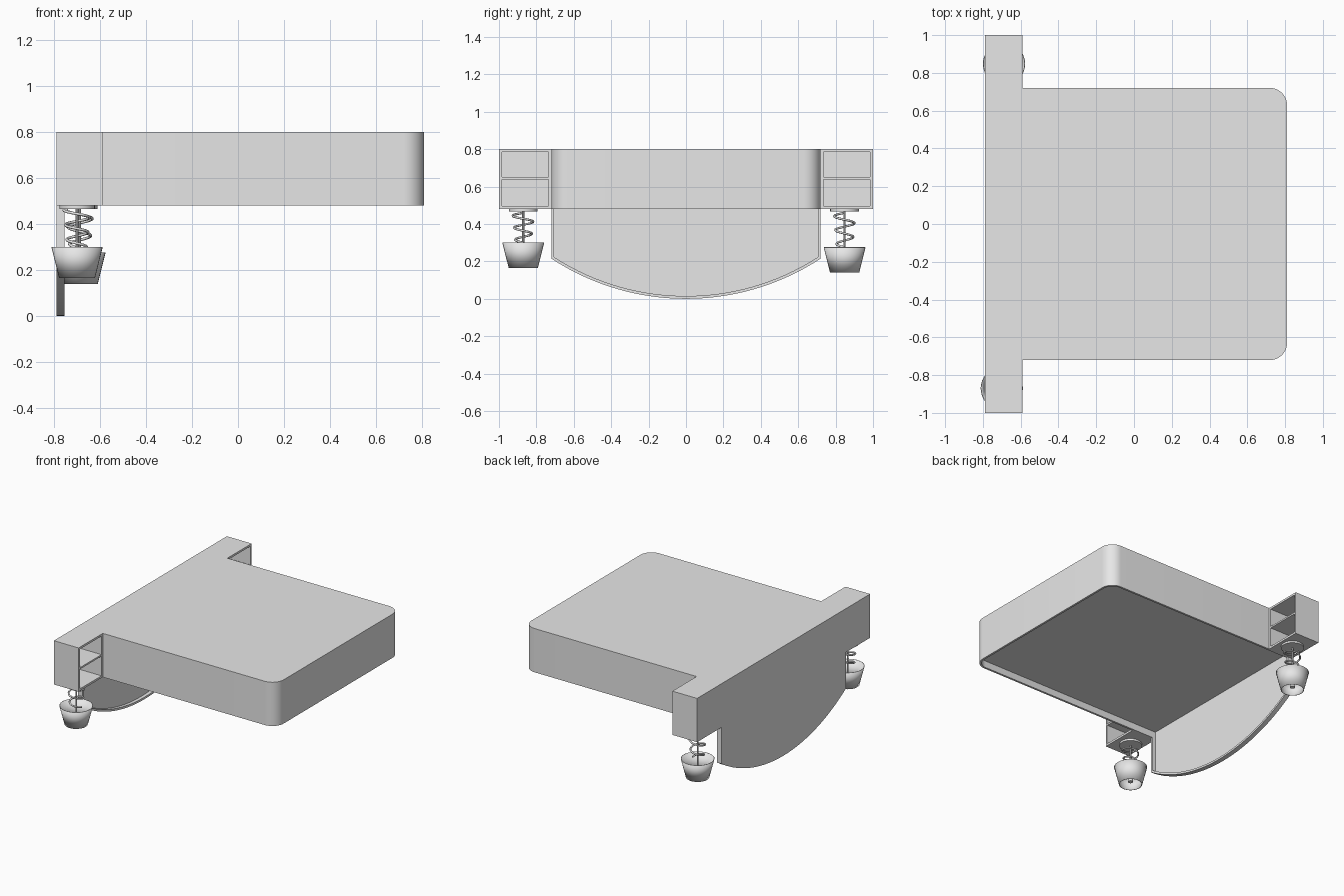
import bpy, bmesh, math
from math import pi, sin, cos, sqrt

default = bpy.data.objects.get("Cube")
if default:
    bpy.data.objects.remove(default, do_unlink=True)

grey = bpy.data.materials.new("plain_grey")
grey.use_nodes = True
grey.diffuse_color = (0.8, 0.8, 0.8, 1)
grey.node_tree.nodes["Principled BSDF"].inputs["Base Color"].default_value = (0.8, 0.8, 0.8, 1)


def finish(name, data):
    """Link object data into the scene with the grey material."""
    data.materials.append(grey)
    obj = bpy.data.objects.new(name, data)
    bpy.context.collection.objects.link(obj)
    return obj


def from_bmesh(name, bm, smooth=False):
    bmesh.ops.recalc_face_normals(bm, faces=bm.faces[:])
    mesh = bpy.data.meshes.new(name)
    bm.to_mesh(mesh)
    bm.free()
    obj = finish(name, mesh)
    if smooth:
        bpy.ops.object.select_all(action='DESELECT')
        obj.select_set(True)
        bpy.context.view_layer.objects.active = obj
        bpy.ops.object.shade_smooth_by_angle(angle=math.radians(35))
    return obj


def tray(name, outer, inner, back, rim, floor, place, open_end=False, smooth=False):
    """Solid outline with a recess; open_end leaves out the closing side."""
    bm = bmesh.new()
    rings = [[bm.verts.new(place(u, v, d)) for u, v in pts]
             for pts, d in ((outer, back), (outer, rim), (inner, rim), (inner, floor))]
    n = len(outer)
    for a, b in zip(rings, rings[1:]):
        for i in range(n - 1 if open_end else n):
            j = (i + 1) % n
            bm.faces.new((a[i], a[j], b[j], b[i]))
    bm.faces.new(rings[0][::-1])
    bm.faces.new(rings[3])
    return from_bmesh(name, bm, smooth)


def cone(name, x, y, z0, z1, r0, r1, caps=True, sides=32):
    bm = bmesh.new()
    bmesh.ops.create_cone(bm, cap_ends=caps, segments=sides, radius1=r0, radius2=r1, depth=z1 - z0)
    bmesh.ops.translate(bm, verts=bm.verts, vec=(x, y, (z0 + z1) / 2))
    return from_bmesh(name, bm, True)


def box(name, lo, hi):
    bm = bmesh.new()
    bmesh.ops.create_cube(bm, size=1)
    for v in bm.verts:
        v.co = [(a + b) / 2 + c * (b - a) for a, b, c in zip(lo, hi, v.co)]
    return from_bmesh(name, bm)


def flat(u, v, d):
    return (u, v, d)


def upright(u, v, d):
    return (d, u, v)


BACK, BASE, TOP, HALF, WALL = -0.79, 0.48, 0.80, 0.72, 0.015


# Mattress platform, rounded at the foot and hollowed underneath
def platform_outline(x0, x1, h, r, steps=10):
    pts = [(x0, -h)]
    for sign, start in ((-1, -pi / 2), (1, 0)):
        for i in range(steps + 1):
            a = start + i / steps * pi / 2
            pts.append((x1 - r + r * cos(a), sign * (h - r) + r * sin(a)))
    return pts + [(x0, h)]


tray("mattress_platform", platform_outline(BACK, 0.81, HALF, 0.09),
     platform_outline(BACK + 0.01, 0.81 - WALL, HALF - WALL, 0.09 - WALL),
     TOP, BASE, BASE + 0.05, flat, smooth=True)


# Curved panel below the head end, with a narrow flange
def panel_outline(h, radius, centre, steps=32):
    ys = [-h + 2 * h * i / steps for i in range(steps + 1)]
    return [(-h, BASE)] + [(y, centre - sqrt(radius ** 2 - y * y)) for y in ys] + [(h, BASE)]


tray("curved_panel", panel_outline(HALF, 1.313, 1.313),
     panel_outline(HALF - WALL, 1.313 - WALL, 1.313),
     BACK, BACK + 0.035, BACK + 0.01, upright, open_end=True, smooth=True)


# Open bedside cubbies at both ends of the headboard
def rect(y0, y1, z0, z1):
    return [(y0, z0), (y1, z0), (y1, z1), (y0, z1)]


FRONT = -0.59
for side, y0, y1 in (("right", -1, -HALF), ("left", HALF, 1)):
    tray(side + "_cubby", rect(y0, y1, BASE, TOP),
         rect(y0 + WALL, y1 - WALL, BASE + WALL, TOP - WALL),
         BACK, FRONT, BACK + WALL, upright)
    box(side + "_cubby_shelf", (BACK + WALL, y0 + WALL, 0.638),
        (FRONT, y1 - WALL, 0.65))


# Coiled cord as a bevelled curve
def coil(name, x, y, z0, z1, turns=2.5, steps=60):
    curve = bpy.data.curves.new(name, 'CURVE')
    curve.dimensions = '3D'
    curve.bevel_depth = 0.006
    curve.bevel_resolution = 2
    curve.use_fill_caps = True
    line = curve.splines.new('POLY')
    line.points.add(steps)
    for i, p in enumerate(line.points):
        t = i / steps
        a = pi + t * turns * 2 * pi
        r = 0.058 - 0.016 * t
        p.co = (x + r * cos(a), y + r * sin(a), z1 + (z0 - z1) * t, 1)
    return finish(name, curve)


# Hanging lamps under the cubbies
for side, x, y, z in (("right", -0.70, -0.87, 0.165), ("left", -0.688, 0.848, 0.14)):
    rim = z + 0.135
    cone(side + "_lamp_mount", x, y, BASE - 0.014, BASE, 0.077, 0.077)
    cone(side + "_lamp_rod", x, y, z + 0.05, BASE, 0.006, 0.006, sides=10)
    coil(side + "_lamp_coil", x, y, rim, BASE - 0.02)
    shade = cone(side + "_lamp_shade", x, y, z, rim, 0.078, 0.112, caps=False)
    thick = shade.modifiers.new("thickness", 'SOLIDIFY')
    thick.thickness = 0.004
    cone(side + "_lamp_bulb", x, y, z + 0.02, z + 0.06, 0.018, 0.01, sides=16)
